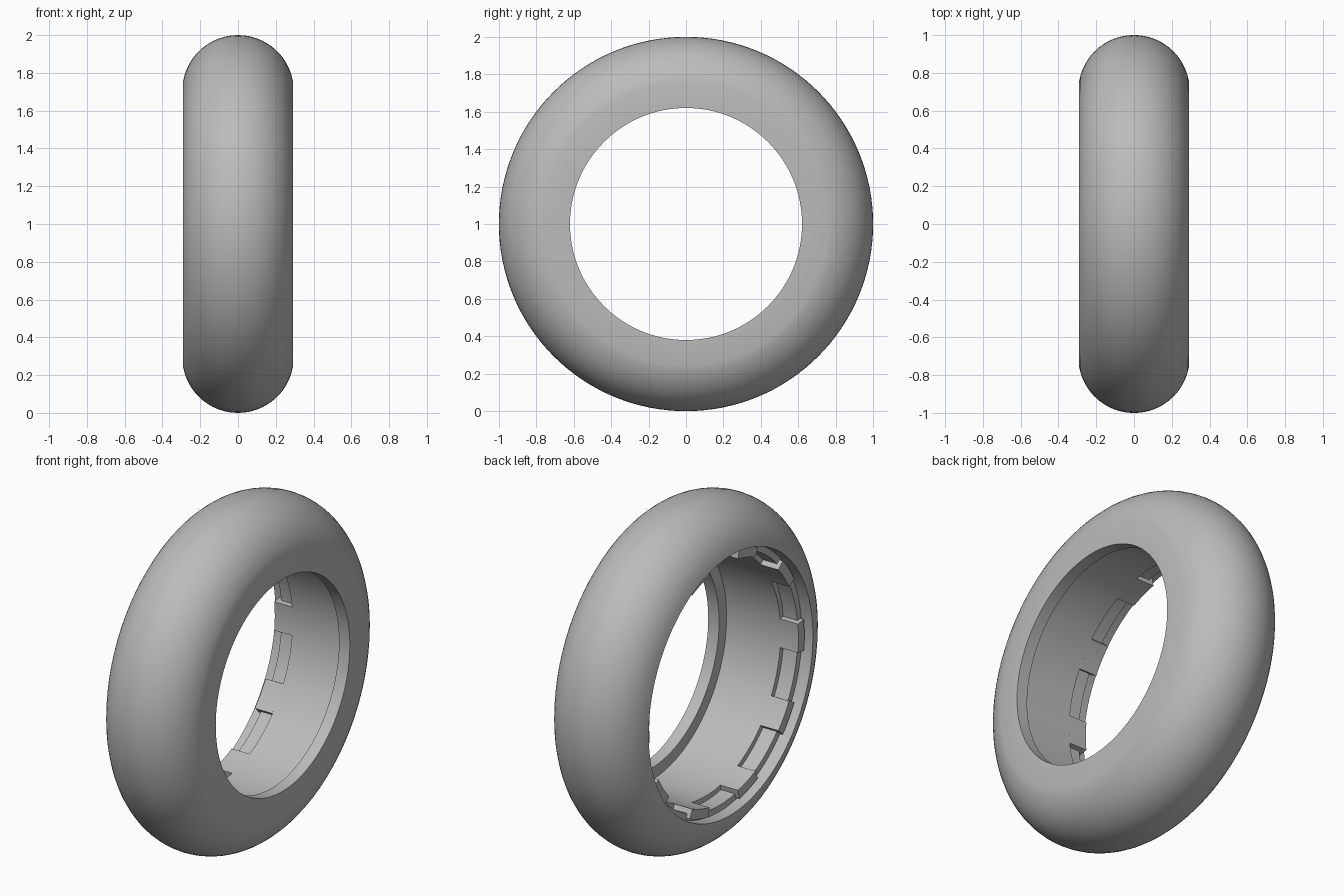
import bpy, bmesh
from math import radians, sin, cos, asin
from mathutils import Vector, Matrix

old = bpy.data.objects.get("Cube")
if old:
    bpy.data.objects.remove(old, do_unlink=True)

grey = bpy.data.materials.new("plain_grey")
grey.use_nodes = True
grey.diffuse_color = (0.5, 0.5, 0.5, 1)
grey.node_tree.nodes["Principled BSDF"].inputs["Base Color"].default_value = (0.5, 0.5, 0.5, 1)

HUB = Vector((0, 0, 1))
AXLE = Vector((1, 0, 0))


def revolve(name, profile, start, sweep, steps):
    """Turn a closed (x, radius) profile about the axle; start is measured from the front."""
    bm = bmesh.new()
    turn = Matrix.Rotation(radians(start), 3, 'X')
    verts = [bm.verts.new(HUB + turn @ Vector((x, -r, 0))) for x, r in profile]
    edges = [bm.edges.new((a, b)) for a, b in zip(verts, verts[1:] + verts[:1])]
    bmesh.ops.spin(bm, geom=verts + edges, cent=HUB, axis=AXLE,
                   angle=radians(sweep), steps=steps)
    bmesh.ops.remove_doubles(bm, verts=bm.verts, dist=0.0001)
    bmesh.ops.holes_fill(bm, edges=[e for e in bm.edges if e.is_boundary], sides=0)
    bmesh.ops.recalc_face_normals(bm, faces=bm.faces)
    mesh = bpy.data.meshes.new(name)
    bm.to_mesh(mesh)
    bm.free()
    mesh.materials.append(grey)
    mesh.shade_smooth()
    mesh.set_sharp_from_angle(angle=radians(30))
    obj = bpy.data.objects.new(name, mesh)
    bpy.context.collection.objects.link(obj)
    return obj


# Tyre body: rounded tread, flat wall with a lip on one side, stepped opening on the other
half_width, crown_radius = 0.29, 0.295
limit = asin(half_width / crown_radius)
crown = []
for i in range(25):
    a = limit * (i / 12 - 1)
    crown.append((crown_radius * sin(a), 1 - crown_radius + crown_radius * cos(a)))
inside = [(0.29, 0.62), (0.22, 0.62), (0.22, 0.69), (-0.13, 0.69),
          (-0.13, 0.72), (-0.22, 0.72), (-0.22, 0.757)]
revolve("tyre_body", crown + inside, 0, 360, 128)

# Clips: ten hooked tabs around the stepped opening
clip = [(-0.13, 0.69), (-0.13, 0.722), (-0.222, 0.722),
        (-0.222, 0.745), (-0.245, 0.745), (-0.245, 0.69)]
for i in range(10):
    revolve(f"clip_{i + 1}", clip, 36 * i - 7, 14, 5)
